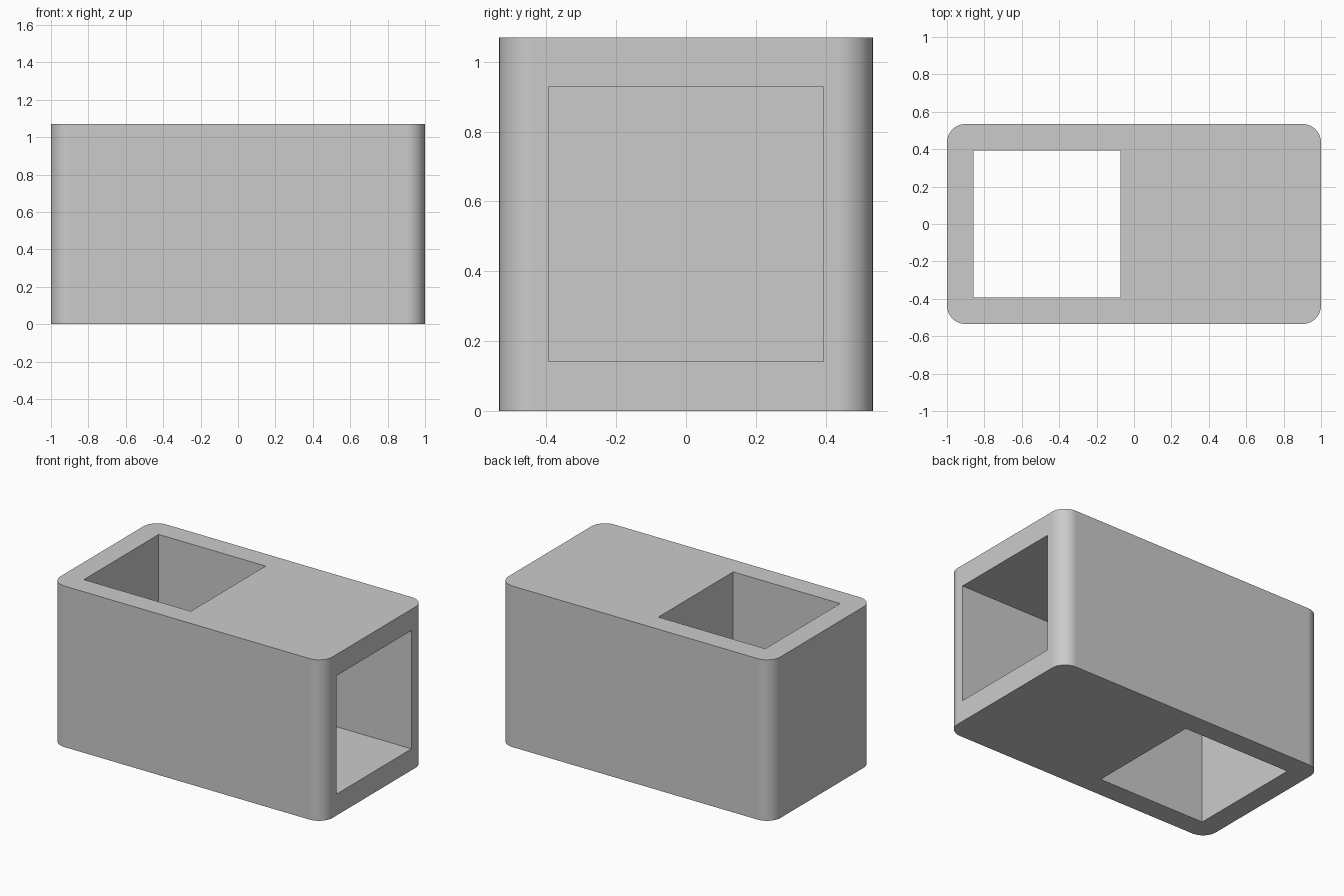
import bpy
import bmesh
import math
from mathutils import Matrix, Vector

if "Cube" in bpy.data.objects:
    bpy.data.objects.remove(bpy.data.objects["Cube"], do_unlink=True)

HEIGHT = 1.07
HALF_DEPTH = HEIGHT / 2
HOLE = 0.393          # half width of both square openings
CENTRE = 0.465        # distance of each opening from the middle

grey = bpy.data.materials.new("plain grey")
grey.use_nodes = True
colour = (0.6, 0.6, 0.6, 1)
grey.diffuse_color = colour
grey.node_tree.nodes["Principled BSDF"].inputs["Base Color"].default_value = colour


def box(name, low, high, corner=0):
    """Box between two points, with optional rounded upright edges."""
    low, high = Vector(low), Vector(high)
    bm = bmesh.new()
    bmesh.ops.create_cube(bm, size=1, matrix=Matrix.Translation((low + high) / 2)
                          @ Matrix.Diagonal((*(high - low), 1)))
    if corner:
        upright = [e for e in bm.edges
                   if abs(e.verts[0].co.z - e.verts[1].co.z) > 0.5]
        bmesh.ops.bevel(bm, geom=upright, offset=corner, segments=12,
                        profile=0.5, affect='EDGES')
    mesh = bpy.data.meshes.new(name)
    bm.to_mesh(mesh)
    bm.free()
    mesh.materials.append(grey)
    obj = bpy.data.objects.new(name, mesh)
    bpy.context.collection.objects.link(obj)
    return obj


# Rounded block
block = box("block", (-1, -HALF_DEPTH, 0), (1, HALF_DEPTH, HEIGHT), corner=0.1)

# Upright shaft through the block, and a pocket open at the left end
cutters = [
    box("shaft_cutter", (-CENTRE - HOLE, -HOLE, -0.2),
        (-CENTRE + HOLE, HOLE, HEIGHT + 0.2)),
    box("pocket_cutter", (CENTRE - HOLE, -HOLE, HALF_DEPTH - HOLE),
        (1.2, HOLE, HALF_DEPTH + HOLE)),
]

bpy.ops.object.select_all(action='DESELECT')
block.select_set(True)
bpy.context.view_layer.objects.active = block
for cutter in cutters:
    cutter.hide_render = True
    cut = block.modifiers.new(cutter.name, 'BOOLEAN')
    cut.operation = 'DIFFERENCE'
    cut.solver = 'EXACT'
    cut.object = cutter
    bpy.ops.object.modifier_apply(modifier=cut.name)
    bpy.data.objects.remove(cutter, do_unlink=True)

# Smooth corners, flat sides
bpy.ops.object.shade_smooth_by_angle(angle=math.radians(30))
weighted = block.modifiers.new("even_sides", 'WEIGHTED_NORMAL')
weighted.keep_sharp = True
